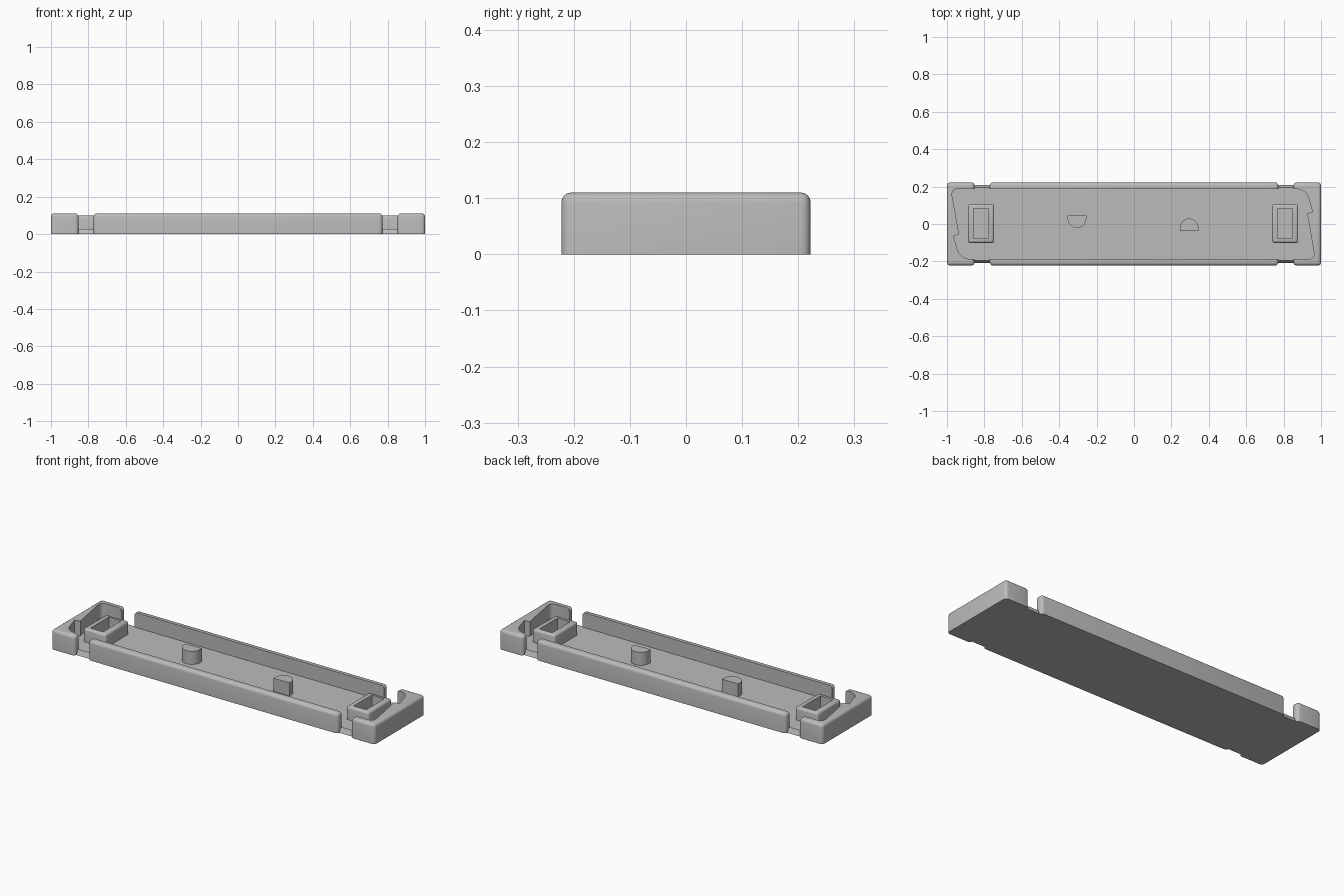
import bpy, bmesh, math
from mathutils import Vector

default = bpy.data.objects.get("Cube")
if default:
    bpy.data.objects.remove(default)

LEN, HALF_W, TOP, FLOOR = 1.0, 0.222, 0.11, 0.027
CX = -0.005            # centre of the interior layout
WALL_Y = 0.188         # inner face of the long walls
GAP_IN, GAP_OUT = 0.772, 0.853

grey = bpy.data.materials.new("light_grey_plastic")
grey.use_nodes = True
grey.diffuse_color = (0.5, 0.5, 0.5, 1)
grey.node_tree.nodes["Principled BSDF"].inputs["Base Color"].default_value = (0.5, 0.5, 0.5, 1)


def to_object(name, bm):
    bmesh.ops.recalc_face_normals(bm, faces=bm.faces)
    mesh = bpy.data.meshes.new(name)
    bm.to_mesh(mesh)
    bm.free()
    mesh.materials.append(grey)
    obj = bpy.data.objects.new(name, mesh)
    bpy.context.collection.objects.link(obj)
    return obj


def block(name, x0, x1, y0, y1, z0, z1, side=0, segments=4):
    """Box with every edge rounded except those around the bottom."""
    bm = bmesh.new()
    bmesh.ops.create_cube(bm, size=1)
    for v in bm.verts:
        v.co = Vector(((x0 + x1) / 2 + v.co.x * (x1 - x0),
                       (y0 + y1) / 2 + v.co.y * (y1 - y0),
                       (z0 + z1) / 2 + v.co.z * (z1 - z0)))
    if side:
        edges = [e for e in bm.edges if max(v.co.z for v in e.verts) > z0 + 0.001]
        bmesh.ops.bevel(bm, geom=edges, offset=side, segments=segments,
                        profile=0.5, affect='EDGES')
    return to_object(name, bm)


def prism(name, points, shift):
    """Closed polygon swept along a vector."""
    bm = bmesh.new()
    face = bm.faces.new([bm.verts.new(p) for p in points])
    swept = bmesh.ops.extrude_face_region(bm, geom=[face])["geom"]
    for v in swept:
        if isinstance(v, bmesh.types.BMVert):
            v.co += Vector(shift)
    return to_object(name, bm)


def fillet(corners, steps=6):
    """Round each (x, y, radius) corner of a closed outline."""
    out = []
    for i, (x, y, r) in enumerate(corners):
        p = Vector((x, y))
        if r == 0:
            out.append(p)
            continue
        a = p + (Vector(corners[i - 1][:2]) - p).normalized() * r
        b = p + (Vector(corners[(i + 1) % len(corners)][:2]) - p).normalized() * r
        for k in range(steps + 1):
            t = k / steps
            out.append(a * (1 - t) ** 2 + p * 2 * t * (1 - t) + b * t * t)
    return out


def combine(target, operands):
    """Apply boolean operations and delete the operands."""
    for other, operation in operands:
        mod = target.modifiers.new(operation, 'BOOLEAN')
        mod.object, mod.operation, mod.solver = other, operation, 'EXACT'
    graph = bpy.context.evaluated_depsgraph_get()
    mesh = bpy.data.meshes.new_from_object(target.evaluated_get(graph))
    target.modifiers.clear()
    target.data = mesh
    for other, _ in operands:
        bpy.data.objects.remove(other)


# Floor plate with sloped long edges
profile = [(-0.208, 0), (0.208, 0), (0.195, FLOOR), (-0.195, FLOOR)]
tray = prism("tray", [(-0.95, y, z) for y, z in profile], (1.9, 0, 0))

# End blocks and long rails
walls = []
for s in (-1, 1):
    x0, x1 = sorted((s * GAP_OUT, s * LEN))
    walls.append(block("end_block", x0, x1, -HALF_W, HALF_W, 0, TOP, 0.017))
    y0, y1 = sorted((s * 0.14, s * HALF_W))
    walls.append(block("rail", -GAP_IN, GAP_IN, y0, y1, 0, TOP, 0.017))

# Recess with a stepped end, repeated by a half turn
half = [(0.974, -WALL_Y, 0.04), (0.93, 0.057, 0), (0.96, 0.064, 0), (0.925, WALL_Y, 0.06)]
outline = fillet(half + [(-x, -y, r) for x, y, r in half])
recess = prism("recess_cutter", [(p.x + CX, p.y, FLOOR) for p in outline], (0, 0, 0.2))
combine(tray, [(w, 'UNION') for w in walls] + [(recess, 'DIFFERENCE')])

parts = [tray]
for s, side in ((-1, "right"), (1, "left")):
    # Hollow rectangular socket
    x = CX + s * 0.813
    socket = block(side + "_socket", x - 0.07, x + 0.07, -0.101, 0.105,
                   FLOOR - 0.01, 0.1, 0.012, 3)
    hole = block("hole_cutter", x - 0.039, x + 0.039, -0.077, 0.083, FLOOR + 0.001, 0.2)
    combine(socket, [(hole, 'DIFFERENCE')])

    # D-shaped peg
    px, flat, r = CX + s * 0.3, 0.004 - s * 0.042, 0.05
    arc = [(r * math.cos(math.pi * k / 16), 0.017 + r * math.sin(math.pi * k / 16))
           for k in range(17)]
    shape = [(r, 0)] + arc + [(-r, 0)]
    peg = prism(side + "_peg", [(px + s * a, flat + s * b, FLOOR - 0.01) for a, b in shape],
                (0, 0, 0.083))
    parts += [socket, peg]

# Smooth rounded edges, keep corners crisp
bpy.ops.object.select_all(action='DESELECT')
for obj in parts:
    obj.select_set(True)
bpy.context.view_layer.objects.active = tray
bpy.ops.object.shade_smooth_by_angle(angle=math.radians(30))
